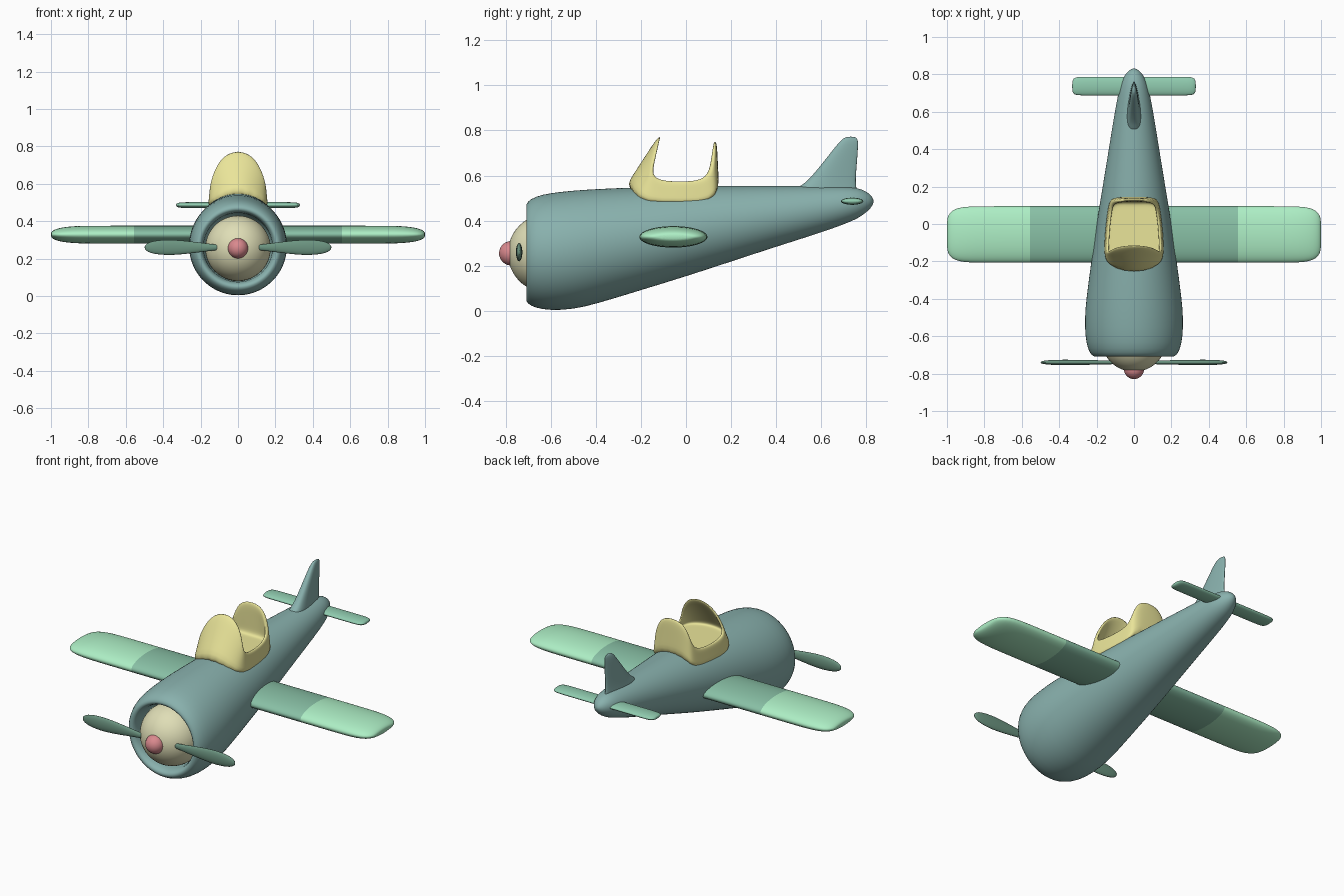
import bpy, bmesh
from math import sin, cos, pi, copysign
from mathutils import Vector

if "Cube" in bpy.data.objects:
    bpy.data.objects.remove(bpy.data.objects["Cube"])


def material(name, rgb):
    m = bpy.data.materials.new(name)
    m.diffuse_color = (*rgb, 1)
    m.use_nodes = True
    m.node_tree.nodes["Principled BSDF"].inputs["Base Color"].default_value = m.diffuse_color
    return m


BLUE = material("dusty_blue", (.25, .44, .42))
YELLOW = material("soft_yellow", (.82, .78, .32))
MINT = material("mint", (.42, .86, .56))
GREEN = material("mid_green", (.25, .53, .38))
TAIL = material("tail_green", (.28, .60, .43))
DARK = material("blade_green", (.15, .30, .22))
CREAM = material("cream", (.74, .73, .47))
PINK = material("pink", (.70, .25, .27))


def loft(name, rings, mats, level=1, pick=None):
    """Skin closed rings, cap both ends and smooth."""
    bm = bmesh.new()
    vs = [[bm.verts.new(p) for p in r] for r in rings]
    n = len(vs[0])
    for a, b in zip(vs, vs[1:]):
        for i in range(n):
            j = (i + 1) % n
            bm.faces.new((a[i], a[j], b[j], b[i]))
    bm.faces.new(vs[0][::-1])
    bm.faces.new(vs[-1])
    bmesh.ops.recalc_face_normals(bm, faces=bm.faces)
    for f in bm.faces:
        f.smooth = True
        if pick:
            f.material_index = pick(f.calc_center_median())
    me = bpy.data.meshes.new(name)
    bm.to_mesh(me)
    bm.free()
    for m in mats:
        me.materials.append(m)
    ob = bpy.data.objects.new(name, me)
    bpy.context.collection.objects.link(ob)
    sub = ob.modifiers.new("smooth", 'SUBSURF')
    sub.levels = sub.render_levels = level
    return ob


def angles(n):
    return [2 * pi * i / n for i in range(n)]


def x_rings(stations, yc, zc, n=24):
    """Elliptical sections along x: (x, half depth, half height)."""
    return [[(x, yc + hy * cos(t), zc + hz * sin(t)) for t in angles(n)]
            for x, hy, hz in stations]


def both_sides(half):
    return [(-x, a, b) for x, a, b in reversed(half)] + half


def ball(name, r, y, z, mat):
    bpy.ops.mesh.primitive_uv_sphere_add(segments=48, ring_count=24, radius=r,
                                         location=(0, y, z), rotation=(pi / 2, 0, 0))
    ob = bpy.context.object
    ob.name = name
    ob.data.materials.append(mat)
    bpy.ops.object.shade_smooth()


# Fuselage: cavity wall, rolled cowl lip, tapering body (y, centre z, radius)
body = [(-.50, .26, .185), (-.64, .26, .182), (-.69, .26, .188), (-.712, .258, .205),
        (-.705, .258, .226), (-.67, .26, .248), (-.60, .262, .262), (-.50, .270, .264),
        (-.40, .285, .256), (-.20, .320, .229), (0, .353, .201), (.20, .386, .168),
        (.40, .419, .135), (.60, .450, .103), (.70, .467, .084), (.76, .477, .069),
        (.80, .483, .047), (.824, .485, .025), (.832, .486, .004)]
loft("fuselage", [[(r * cos(t), y, z + r * sin(t)) for t in angles(40)]
                  for y, z, r in body], [BLUE])

# Engine dome and spinner
ball("engine_dome", .175, -.615, .255, CREAM)
ball("spinner", .054, -.775, .255, PINK)

# Propeller blades
blade = [(.07, .009, .012), (.12, .010, .015), (.20, .012, .026), (.30, .014, .038),
         (.38, .015, .043), (.45, .013, .036), (.485, .009, .024), (.50, .004, .008)]
for side, label in ((1, "right"), (-1, "left")):
    loft("propeller_blade_" + label,
         x_rings([(side * x, a, b) for x, a, b in blade], -.74, .26, 20), [DARK])

# Main wing with paler tips
wing = [(.25, .152, .048), (.57, .152, .048), (.80, .152, .048), (.88, .151, .046),
        (.94, .144, .039), (.975, .128, .030), (.995, .100, .019), (1.0, .075, .009)]
loft("wing", x_rings(both_sides(wing), -.056, .328, 32), [GREEN, MINT],
     pick=lambda c: int(abs(c.x) > .571))

# Tail plane
tail = [(.10, .05, .016), (.27, .05, .016), (.305, .049, .015), (.322, .043, .012),
        (.331, .030, .006)]
loft("tail_plane", x_rings(both_sides(tail), .737, .486), [TAIL])

# Tail fin: blunt-nosed teardrop sections (z, front y, back y, half width)
fin = [(.50, .46, .765, .052), (.545, .49, .757, .045), (.565, .525, .754, .040),
       (.60, .56, .754, .034), (.66, .609, .759, .028), (.72, .656, .763, .021),
       (.755, .685, .764, .015), (.773, .708, .755, .006)]


def fin_ring(z, y0, y1, w):
    ring = []
    for t in angles(24):
        s, c = sin(t), cos(t)
        x = w * copysign(abs(s) ** .75, s) * (.75 - .35 * c)
        ring.append((x, (y0 + y1) / 2 + (y1 - y0) / 2 * c, z))
    return ring


loft("tail_fin", [fin_ring(*f) for f in fin], [BLUE])

# Cockpit: base and rim outlines from front centre to back centre
half = [((0, -.292, .52), (0, -.122, .778)),
        ((.05, -.287, .51), (.05, -.125, .769)),
        ((.10, -.268, .49), (.098, -.132, .735)),
        ((.143, -.235, .47), (.133, -.146, .67)),
        ((.162, -.18, .46), (.150, -.158, .605)),
        ((.162, -.10, .46), (.149, -.115, .579)),
        ((.156, -.02, .46), (.144, -.02, .575)),
        ((.146, .06, .46), (.134, .06, .579)),
        ((.139, .105, .47), (.125, .108, .605)),
        ((.128, .138, .48), (.112, .124, .665)),
        ((.09, .148, .50), (.085, .132, .727)),
        ((.045, .148, .51), (.045, .136, .749)),
        ((0, .148, .51), (0, .137, .756))]
flip = Vector((-1, 1, 1))
pairs = [(Vector(b), Vector(r)) for b, r in half]
pairs += [(b * flip, r * flip) for b, r in pairs[-2:0:-1]]
base = [b for b, _ in pairs]
rim = [r for _, r in pairs]
lip = [r + Vector((-.11 * r.x, -.08 * (b.y + .07), -.004)) for b, r in pairs]


def floor_ring(k):
    return [Vector((b.x * k, -.06 + (b.y + .06) * k, .560)) for b in base]


def mix(a, b, k):
    return [p.lerp(q, k) for p, q in zip(a, b)]


floor = floor_ring(.86)
loft("cockpit", [base, mix(base, rim, .35), mix(base, rim, .7), rim, lip,
                 mix(lip, floor, .35), mix(lip, floor, .75), floor,
                 floor_ring(.7), floor_ring(.3)], [YELLOW], level=2)
